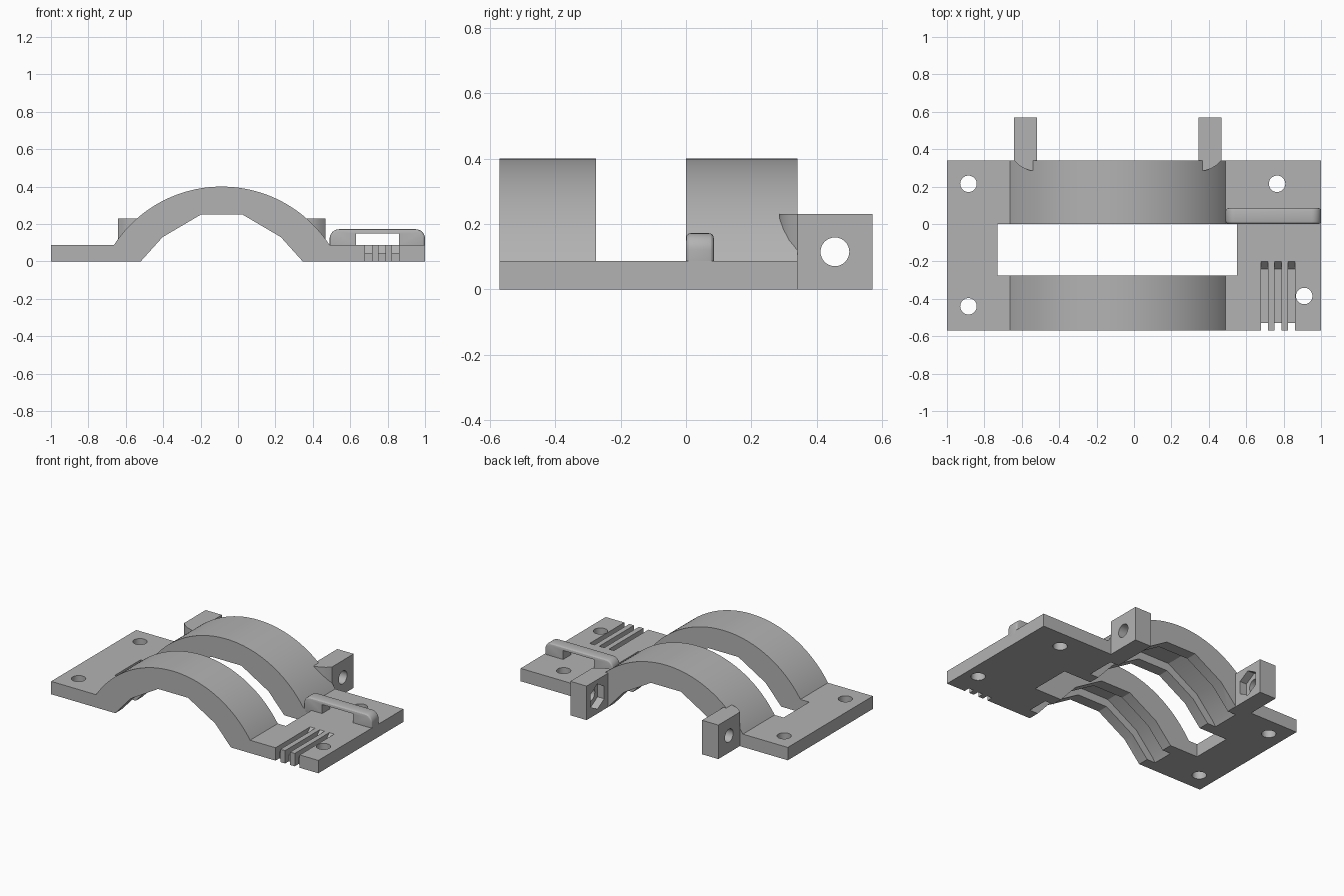
import bpy, bmesh, math
from mathutils import Vector

if "Cube" in bpy.data.objects:
    bpy.data.objects.remove(bpy.data.objects["Cube"], do_unlink=True)

grey = bpy.data.materials.new("plain_grey")
grey.use_nodes = True
grey.diffuse_color = (0.45, 0.45, 0.45, 1)
grey.node_tree.nodes["Principled BSDF"].inputs["Base Color"].default_value = (0.45, 0.45, 0.45, 1)


def prism(name, points, axis, lo, hi):
    """Extrude a 2D outline along an axis; the outline uses the other two axes in order."""
    def place(p, d):
        c = list(p)
        c.insert("xyz".index(axis), d)
        return Vector(c)
    bm = bmesh.new()
    face = bm.faces.new([bm.verts.new(place(p, lo)) for p in points])
    out = bmesh.ops.extrude_face_region(bm, geom=[face])
    moved = [v for v in out["geom"] if isinstance(v, bmesh.types.BMVert)]
    shift = Vector((0, 0, 0))
    shift["xyz".index(axis)] = hi - lo
    bmesh.ops.translate(bm, verts=moved, vec=shift)
    bmesh.ops.recalc_face_normals(bm, faces=bm.faces)
    mesh = bpy.data.meshes.new(name)
    bm.to_mesh(mesh)
    bm.free()
    mesh.materials.append(grey)
    ob = bpy.data.objects.new(name, mesh)
    bpy.context.collection.objects.link(ob)
    return ob


def rect(a0, a1, b0, b1):
    return [(a0, b0), (a1, b0), (a1, b1), (a0, b1)]


def arc(cx, cy, r, start, end, n):
    steps = [math.radians(start + (end - start) * i / n) for i in range(n + 1)]
    return [(cx + r * math.cos(t), cy + r * math.sin(t)) for t in steps]


def disc(cx, cy, r, n=32, turn=0):
    return arc(cx, cy, r, turn, turn + 360, n)[:-1]


def select_only(ob):
    bpy.ops.object.select_all(action="DESELECT")
    ob.select_set(True)
    bpy.context.view_layer.objects.active = ob


def combine(ob, other, operation="DIFFERENCE"):
    select_only(ob)
    mod = ob.modifiers.new("combine", "BOOLEAN")
    mod.operation, mod.solver, mod.object = operation, "EXACT", other
    bpy.ops.object.modifier_apply(modifier=mod.name)
    bpy.data.objects.remove(other, do_unlink=True)


def smooth(ob):
    select_only(ob)
    bpy.ops.object.shade_smooth_by_angle(angle=math.radians(25))


FRONT, BACK, TOP = -0.57, 0.34, 0.087
MID_X, MID_Z, RADIUS = -0.087, -0.288, 0.688

# Base plate joined with the round arch
body = prism("clamp_body", rect(-1, 1, 0, TOP), "y", FRONT, BACK)
start = math.degrees(math.asin((0.04 - MID_Z) / RADIUS))
arch = prism("arch", arc(MID_X, MID_Z, RADIUS, start, 180 - start, 64), "y", FRONT, BACK)
combine(body, arch, "UNION")

# Slot that divides the arch into two bands
combine(body, prism("slot", rect(-0.73, 0.55, -0.1, 0.6), "y", -0.275, 0))

# Faceted opening under the arch, with a deeper groove in each band
half = [(0.433, 0), (0.316, 0.13), (0.112, 0.25)]
inner = [(0.523, -0.1)] + half
opening = [(MID_X + x, z) for x, z in inner] + [(MID_X - x, z) for x, z in reversed(inner)]
combine(body, prism("opening", opening, "y", -0.7, 0.5))
deep = [(0.56, -0.1)] + [(x * 1.1, MID_Z + (z - MID_Z) * 1.1) for x, z in half]
groove = [(MID_X + x, z) for x, z in deep] + [(MID_X - x, z) for x, z in reversed(deep)]
for lo, hi in ((-0.495, -0.35), (0.075, 0.265)):
    combine(body, prism("groove", groove, "y", lo, hi))

# Screw holes
for x, y in ((-0.885, 0.215), (0.765, 0.215), (-0.885, -0.44), (0.91, -0.385)):
    combine(body, prism("screw_hole", disc(x, y, 0.044), "z", -0.1, 0.2))

# Wire slits: open at the front edge, shallow behind, ending in a ramp
slit = [(-0.6, -0.1), (-0.53, -0.1), (-0.53, 0.045), (-0.24, 0.045),
        (-0.2, TOP), (-0.2, 0.12), (-0.6, 0.12)]
for i in range(3):
    x = 0.68 + 0.072 * i
    combine(body, prism("slit", slit, "x", x, x + 0.037))
smooth(body)

# Cable bridge with rounded corners and a window
outline = [(0.49, 0.05), (1, 0.05)] + arc(0.95, 0.122, 0.05, 0, 90, 8) + arc(0.54, 0.122, 0.05, 90, 180, 8)
bridge = prism("cable_bridge", outline, "y", 0, 0.085)
select_only(bridge)
bevel = bridge.modifiers.new("soft_edges", "BEVEL")
bevel.width, bevel.segments, bevel.angle_limit = 0.015, 3, math.radians(60)
bpy.ops.object.modifier_apply(modifier=bevel.name)
combine(bridge, prism("window", rect(0.63, 0.86, TOP, 0.148), "y", -0.1, 0.2))
smooth(bridge)

# Bolt blocks behind the arch, each flared into it, with a nut pocket on the inner side
for side, name in ((1, "left_bolt_block"), (-1, "right_bolt_block")):
    def sx(d):
        return MID_X + side * d
    near, far = 0.432, 0.554
    plan = [(near, 0.57), (near, 0.285), (0.465, 0.285), (0.5, 0.297), (0.53, 0.315), (far, BACK), (far, 0.57)]
    block = prism(name, [(sx(d), y) for d, y in plan], "z", 0, 0.23)
    combine(block, prism("bolt_hole", disc(0.455, 0.115, 0.044), "x", sx(0.3), sx(0.7)))
    combine(block, prism("nut_pocket", disc(0.455, 0.115, 0.085, 6, 90), "x", sx(0.4), sx(near + 0.05)))
    smooth(block)
